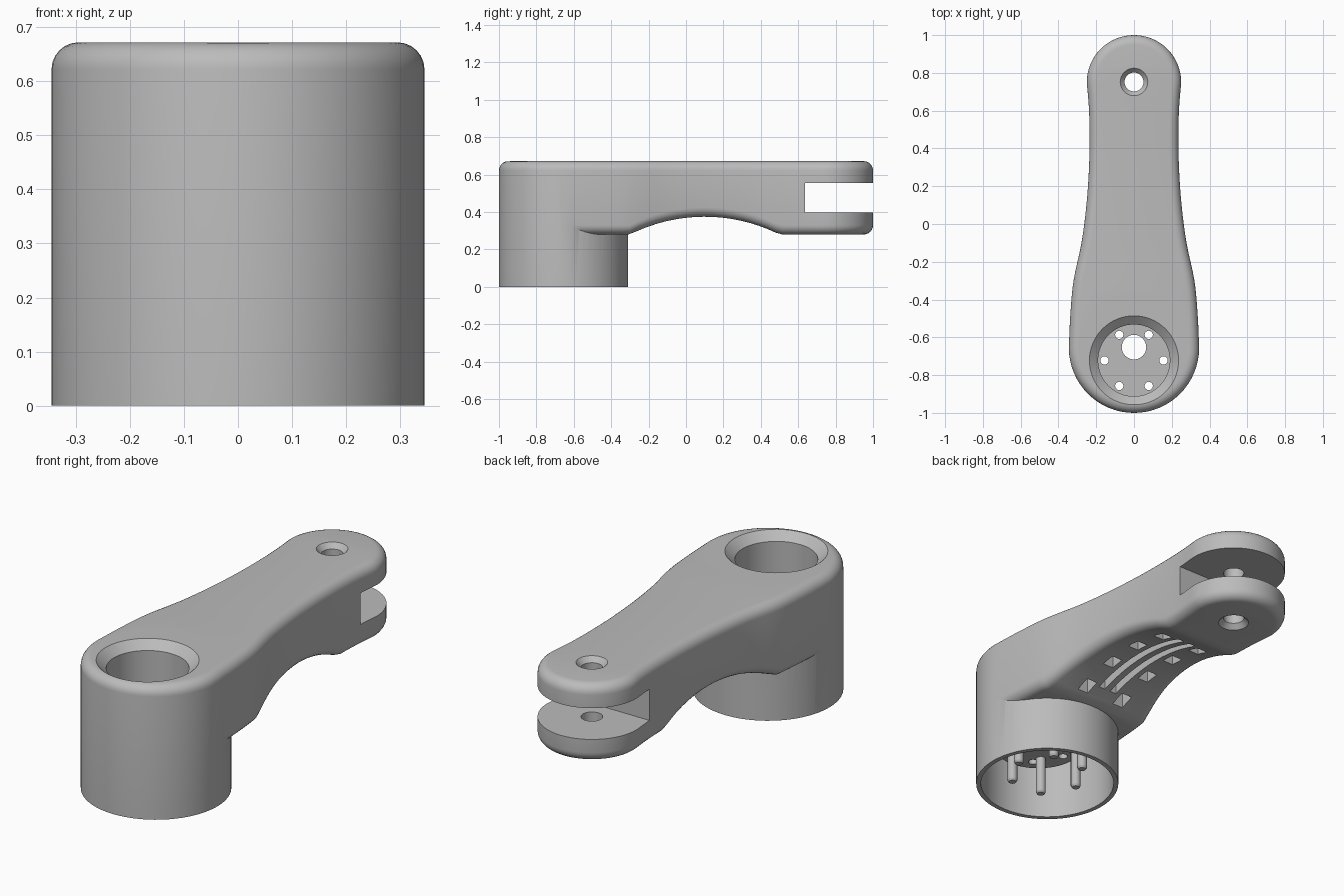
import bpy, bmesh, math

if "Cube" in bpy.data.objects:
    bpy.data.objects.remove(bpy.data.objects["Cube"])

grey = bpy.data.materials.new("plain_grey")
grey.diffuse_color = (0.5, 0.5, 0.5, 1)
grey.use_nodes = True
grey.node_tree.nodes["Principled BSDF"].inputs["Base Color"].default_value = grey.diffuse_color

TOP, LOW, R = 0.672, 0.28, 0.05
BASE_Y, WELL_Y, TIP_Y = -0.655, -0.722, 0.752


def make(name, bm):
    bmesh.ops.remove_doubles(bm, verts=bm.verts, dist=1e-5)
    bmesh.ops.recalc_face_normals(bm, faces=bm.faces)
    me = bpy.data.meshes.new(name)
    bm.to_mesh(me)
    bm.free()
    me.materials.append(grey)
    ob = bpy.data.objects.new(name, me)
    bpy.context.collection.objects.link(ob)
    return ob


def lathe(name, profile, x=0, y=0, n=64):
    """Closed solid turned from (radius, z) points, flat at both ends."""
    bm = bmesh.new()
    rings = [[bm.verts.new((x + r * math.cos(2 * math.pi * i / n),
                            y + r * math.sin(2 * math.pi * i / n), z))
              for i in range(n)] for r, z in profile]
    for a, b in zip(rings, rings[1:]):
        for i in range(n):
            j = (i + 1) % n
            bm.faces.new((a[i], a[j], b[j], b[i]))
    bm.faces.new(rings[0])
    bm.faces.new(rings[-1])
    return make(name, bm)


def box(name, x0, x1, y0, y1, z0, z1):
    bm = bmesh.new()
    bmesh.ops.create_cube(bm, size=1)
    for v in bm.verts:
        v.co = ((x0 + x1) / 2 + v.co.x * (x1 - x0),
                (y0 + y1) / 2 + v.co.y * (y1 - y0),
                (z0 + z1) / 2 + v.co.z * (z1 - z0))
    return make(name, bm)


def boolean(target, tool, op):
    m = target.modifiers.new(op, 'BOOLEAN')
    m.operation, m.solver, m.object = op, 'EXACT', tool
    bpy.context.view_layer.objects.active = target
    bpy.ops.object.modifier_apply(modifier=m.name)
    bpy.data.objects.remove(tool)


def arch(y):
    """Height of the arm's underside."""
    return max(LOW, -0.515 + math.sqrt(max(0, 0.89 ** 2 - (y - 0.1) ** 2)))


def half_outline():
    """Right half of the arm's plan, from back of base to tip."""
    pts = [(0.345 * math.sin(a), BASE_Y - 0.25 * math.cos(a))
           for a in (math.pi / 2 * i / 12 for i in range(12))]
    keys = [(-0.655, 0.345), (-0.48, 0.337), (-0.3, 0.32), (-0.1, 0.278), (0.1, 0.252),
            (0.3, 0.238), (0.48, 0.235), (0.62, 0.239), (0.75, 0.25)]
    for k in range(len(keys) - 1):
        (y0, w0), (y1, w1) = keys[k], keys[k + 1]
        ya, wa = keys[max(k - 1, 0)]
        yb, wb = keys[min(k + 2, len(keys) - 1)]
        m0, m1 = (w1 - wa) / (y1 - ya), (wb - w0) / (yb - y0)
        for s in range(4):
            t, h = s / 4, y1 - y0
            w = ((2*t**3 - 3*t*t + 1) * w0 + (t**3 - 2*t*t + t) * h * m0
                 + (3*t*t - 2*t**3) * w1 + (t**3 - t*t) * h * m1)
            pts.append((w, y0 + t * h))
    pts += [(0.25 * math.cos(a), 0.75 + 0.25 * math.sin(a))
            for a in (math.pi / 2 * i / 16 for i in range(17))]
    pts[-1] = (0, 1.0)
    return pts


def inset(pts, d):
    out = []
    for i, (x, y) in enumerate(pts):
        if i in (0, len(pts) - 1):
            out.append((0, y + (d if i == 0 else -d)))
            continue
        tx, ty = pts[i+1][0] - pts[i-1][0], pts[i+1][1] - pts[i-1][1]
        l = math.hypot(tx, ty)
        out.append((x - d * ty / l, y + d * tx / l))
    return out


# arm: rounded plan outline with arched underside
def make_arm():
    bm = bmesh.new()
    pts, steps, rings = half_outline(), 6, []
    arcs = [(R * (1 - math.cos(a)), R * (1 - math.sin(a)))
            for a in (math.pi / 2 * i / steps for i in range(steps + 1))]
    levels = [(d, h, False) for d, h in reversed(arcs)] + [(d, h, True) for d, h in arcs]
    for d, h, upper in levels:
        ring = []
        for x, y in inset(pts, d):
            z = TOP - h if upper else arch(y) + h
            r = bm.verts.new((x, y, z))
            ring.append((r, r if x == 0 else bm.verts.new((-x, y, z))))
        rings.append(ring)
    for a, b in zip(rings, rings[1:]):
        for i in range(len(pts) - 1):
            for s in (0, 1):
                bm.faces.new((a[i][s], a[i+1][s], b[i+1][s], b[i][s]))
    for ring in (rings[0], rings[-1]):
        for p, q in zip(ring, ring[1:]):
            bm.faces.new(list(dict.fromkeys((p[0], q[0], q[1], p[1]))))
    return make("lever_arm", bm)


arm = make_arm()

# round base with softened top rim
rim = [(0.345 - R * (1 - math.cos(a)), TOP - R * (1 - math.sin(a)))
       for a in (math.pi / 2 * i / 6 for i in range(7))]
boolean(arm, lathe("base", [(0.345, 0)] + rim, y=BASE_Y), 'UNION')

# hollow underside of the base, with a cup hanging in it
boolean(arm, lathe("cavity", [(0.322, -0.1), (0.322, 0.45)], y=BASE_Y), 'DIFFERENCE')
boolean(arm, lathe("cup", [(0.215, 0.24), (0.215, 0.5)], y=WELL_Y), 'UNION')
boolean(arm, lathe("well", [(0.19, 0.28), (0.19, TOP - 0.04), (0.236, TOP), (0.236, 0.8)],
                   y=WELL_Y), 'DIFFERENCE')

# holes in the cup floor
boolean(arm, lathe("centre_hole", [(0.065, 0.2), (0.065, 0.35)], y=-0.652, n=32), 'DIFFERENCE')
for k in range(6):
    a = math.pi / 3 * k
    boolean(arm, lathe("small_hole", [(0.022, 0.2), (0.022, 0.35)], 0.156 * math.cos(a),
                       WELL_Y + 0.156 * math.sin(a), 16), 'DIFFERENCE')

# fork slot and countersunk pivot hole
boolean(arm, box("fork_slot", -0.5, 0.5, 0.635, 1.2, 0.398, 0.556), 'DIFFERENCE')
boolean(arm, lathe("pivot_hole", [(0.073, 0.2), (0.073, LOW), (0.05, LOW + 0.025),
                                  (0.05, TOP - 0.025), (0.073, TOP), (0.073, 0.8)],
                   y=TIP_Y, n=32), 'DIFFERENCE')

# pockets and central grooves under the arch
for y in (-0.22, -0.03, 0.16, 0.35):
    for s in (-1, 1):
        boolean(arm, box("pocket", s * 0.11 - 0.03, s * 0.11 + 0.03, y - 0.035, y + 0.035,
                         0.2, 0.45), 'DIFFERENCE')
for s in (-1, 1):
    boolean(arm, box("groove", s * 0.035 - 0.018, s * 0.035 + 0.018, -0.2, 0.4,
                     0.2, 0.45), 'DIFFERENCE')

# pins hanging inside the base
pins = []
for k in range(6):
    a = math.pi / 3 * k
    pins.append(lathe("pin_%d" % (k + 1), [(0.018, 0.045), (0.024, 0.055), (0.024, 0.46)],
                      0.18 * math.cos(a), BASE_Y + 0.18 * math.sin(a), 16))
    if math.hypot(0.18 * math.cos(a), BASE_Y + 0.18 * math.sin(a) - WELL_Y) < 0.215:
        for v in pins[-1].data.vertices:
            v.co.z = min(v.co.z, 0.25)

for ob in [arm] + pins:
    bpy.ops.object.select_all(action='DESELECT')
    ob.select_set(True)
    bpy.context.view_layer.objects.active = ob
    bpy.ops.object.shade_smooth_by_angle(angle=math.radians(30))
